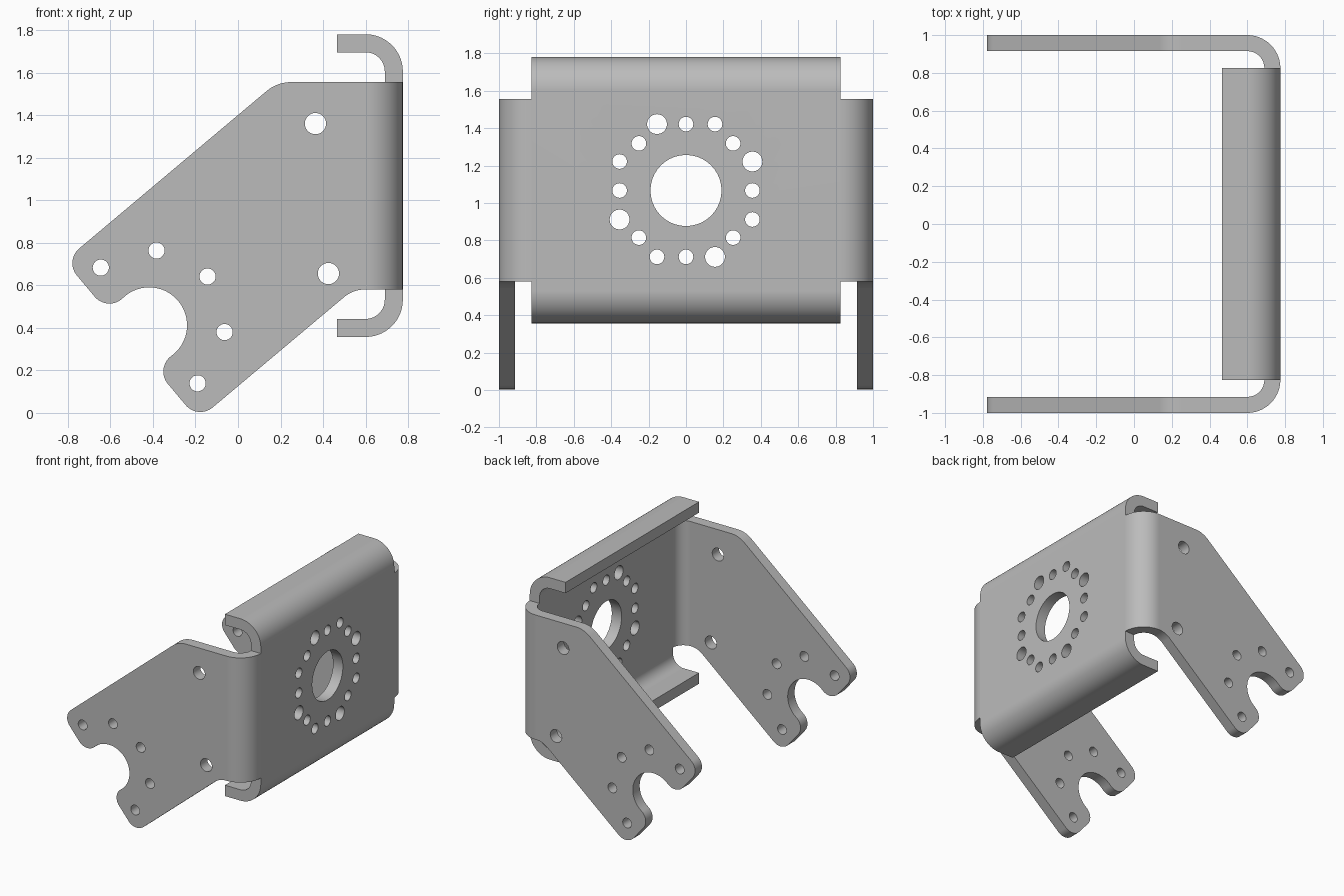
import bpy, bmesh
from math import radians, degrees, atan2, cos, sin, pi

if "Cube" in bpy.data.objects:
    bpy.data.objects.remove(bpy.data.objects["Cube"])

steel = bpy.data.materials.new("grey_steel")
steel.use_nodes = True
steel.diffuse_color = (0.5, 0.5, 0.5, 1)
steel.node_tree.nodes["Principled BSDF"].inputs["Base Color"].default_value = (0.5, 0.5, 0.5, 1)

# Main sizes
OUT, THICK, BEND = 0.775, 0.085, 0.175      # wall face, sheet thickness, outer bend radius
INNER, BEND_X = BEND - THICK, OUT - BEND
HALF = 1 - BEND                             # flat half width of the wall
TILT = radians(40)                          # tilt of the arms


def arc(c, r, a0, a1, n=14):
    return [(c[0] + r * cos(radians(a0 + (a1 - a0) * i / n)),
             c[1] + r * sin(radians(a0 + (a1 - a0) * i / n))) for i in range(n + 1)]


def circle(c, r):
    return arc(c, r, 0, 360, 40)[:-1]


def prism(name, pts, axis, lo, hi):
    """Extrude a 2D outline along an axis; the outline uses the other two axes."""
    place = {"x": lambda p, d: (d, p[0], p[1]),
             "y": lambda p, d: (p[0], d, p[1]),
             "z": lambda p, d: (p[0], p[1], d)}[axis]
    bm = bmesh.new()
    bottom = [bm.verts.new(place(p, lo)) for p in pts]
    top = [bm.verts.new(place(p, hi)) for p in pts]
    bm.faces.new(bottom)
    bm.faces.new(top)
    for i in range(len(pts)):
        j = (i + 1) % len(pts)
        bm.faces.new((bottom[i], bottom[j], top[j], top[i]))
    bmesh.ops.recalc_face_normals(bm, faces=bm.faces)
    mesh = bpy.data.meshes.new(name)
    bm.to_mesh(mesh)
    bm.free()
    mesh.materials.append(steel)
    ob = bpy.data.objects.new(name, mesh)
    bpy.context.collection.objects.link(ob)
    return ob


def activate(ob):
    bpy.ops.object.select_all(action="DESELECT")
    ob.select_set(True)
    bpy.context.view_layer.objects.active = ob


def cut(ob, cutter, operation="DIFFERENCE"):
    cutter.hide_render = True
    mod = ob.modifiers.new("cut", "BOOLEAN")
    mod.operation, mod.solver, mod.object = operation, "EXACT", cutter
    activate(ob)
    bpy.ops.object.modifier_apply(modifier=mod.name)
    bpy.data.objects.remove(cutter)


def finish(ob):
    activate(ob)
    bpy.ops.object.shade_smooth_by_angle(angle=radians(30))
    mod = ob.modifiers.new("flat_faces", "WEIGHTED_NORMAL")
    mod.keep_sharp = True


# Back wall with its top and bottom lips, one bent profile
TOP, BASE, LIP = 1.78, 0.357, 0.465
upper, lower = (BEND_X, TOP - BEND), (BEND_X, BASE + BEND)
profile = (arc(upper, BEND, 0, 90) + [(LIP, TOP), (LIP, TOP - THICK)]
           + arc(upper, INNER, 90, 0) + arc(lower, INNER, 0, -90)
           + [(LIP, BASE + THICK), (LIP, BASE)] + arc(lower, BEND, -90, 0))
wall = prism("back_wall", profile, "y", -HALF, HALF)

# Centre opening and the ring of holes, repeated each quarter turn
MID = 1.067
holes = [((0, MID), 0.19)]
for quarter in range(4):
    c, s = cos(quarter * pi / 2), sin(quarter * pi / 2)
    for y, z, r in ((-0.155, 0.355, 0.053), (0, 0.355, 0.039),
                    (0.155, 0.355, 0.039), (0.252, 0.252, 0.039)):
        holes.append(((y * c + z * s, MID - y * s + z * c), r))
for centre, r in holes:
    cut(wall, prism("cutter", circle(centre, r), "x", 0.6, 0.9))
finish(wall)

# Side arm: bent sheet seen from the top
corner = (BEND_X, HALF)
sheet = ([(-1, 1), (-1, 1 - THICK)] + arc(corner, INNER, 90, 0)
         + arc(corner, BEND, 0, 90))
arm = prism("side_arms", sheet, "z", -0.2, 2)


def tilted(u, n):
    return (u * cos(TILT) - n * sin(TILT), u * sin(TILT) + n * cos(TILT))


# Arm outline: tilted plate with two rounded lobes around a round notch
R, NOTCH = 0.09, 0.178
lobe_u, notch_u, notch_n = -0.075, -0.055, 0.584
reach = ((NOTCH + R) ** 2 - (notch_u - lobe_u) ** 2) ** 0.5
swing = degrees(atan2(reach, lobe_u - notch_u))
outline = ([(0.9, 0.58), (0.9, 1.555)]
           + arc((0.25, 1.375), 0.18, 90, 130)
           + arc(tilted(lobe_u, 0.982), R, 130, 220)
           + arc(tilted(lobe_u, notch_n + reach), R, 220, 220 + swing)
           + arc(tilted(notch_u, notch_n), NOTCH, 40 + swing, 40 - swing, 36)[1:-1]
           + arc(tilted(lobe_u, notch_n - reach), R, 220 - swing, 220)
           + arc(tilted(lobe_u, 0.186), R, 220, 310)
           + arc((0.596, 0.43), 0.15, 130, 90))
cut(arm, prism("cutter", outline, "y", 0.5, 1.2), "INTERSECT")

# Screw holes in the arm
for x, z, r in ((0.364, 1.36, 0.05), (0.425, 0.655, 0.05), (-0.383, 0.763, 0.038),
                (-0.143, 0.641, 0.038), (-0.063, 0.38, 0.038),
                (-0.645, 0.683, 0.038), (-0.19, 0.139, 0.038)):
    cut(arm, prism("cutter", circle((x, z), r), "y", 0.8, 1.2))

# Mirror the arm to the other side
mirror = arm.modifiers.new("mirror", "MIRROR")
mirror.use_axis = (False, True, False)
activate(arm)
bpy.ops.object.modifier_apply(modifier=mirror.name)
finish(arm)
